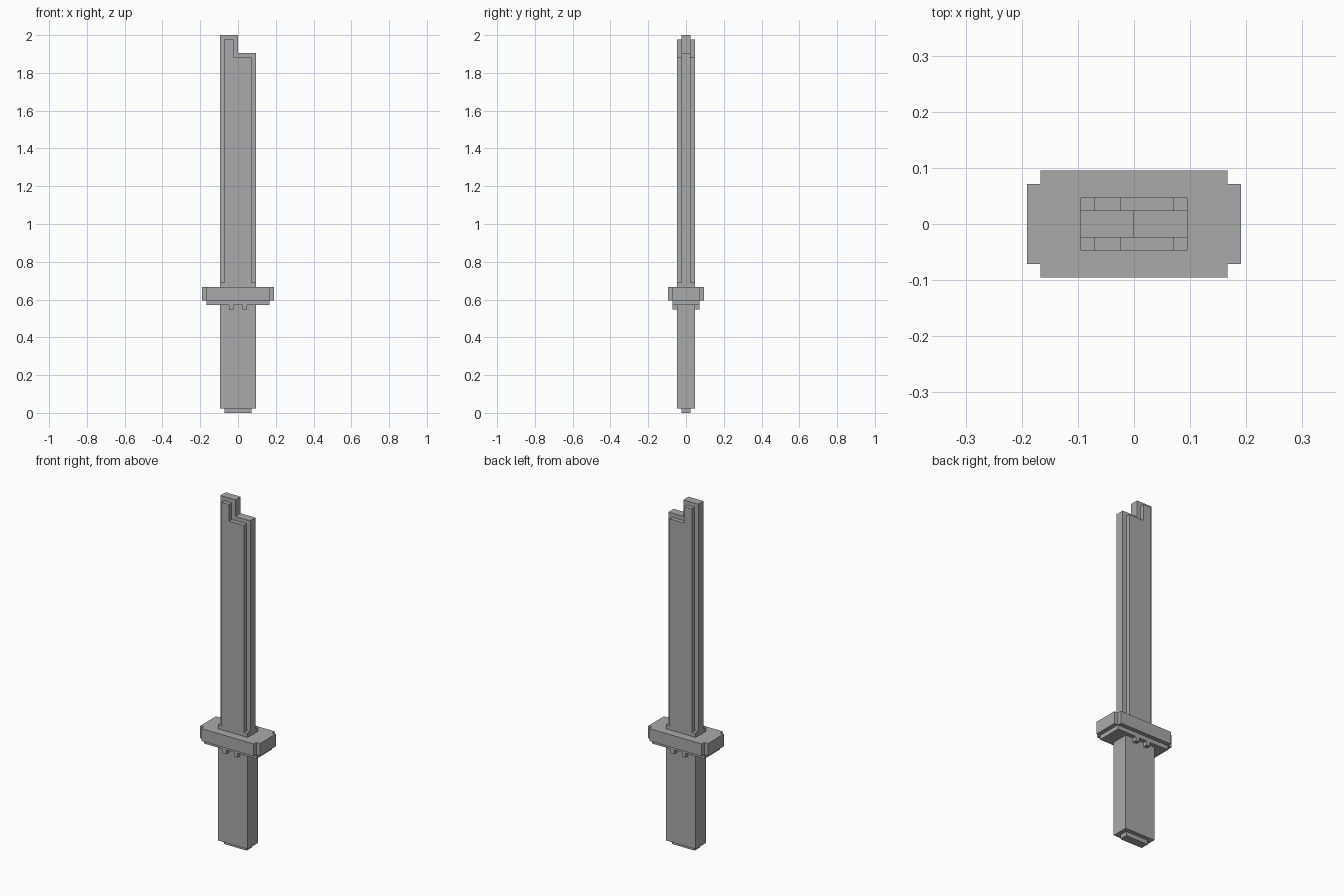
import bpy
import bmesh
from mathutils import Vector

U = 2 / 84  # one block unit; the sword is 84 units tall

cube = bpy.data.objects.get("Cube")
if cube:
    bpy.data.objects.remove(cube, do_unlink=True)

grey = bpy.data.materials.new("plain_grey")
grey.use_nodes = True
colour = (0.4, 0.4, 0.4, 1)
grey.diffuse_color = colour
grey.node_tree.nodes["Principled BSDF"].inputs["Base Color"].default_value = colour


def prism(name, outline, axis, low, high):
    """Extrude a flat outline (in units) along y or z, from low to high."""
    bm = bmesh.new()
    if axis == "z":
        points = [Vector((a, b, low)) for a, b in outline]
        push = Vector((0, 0, high - low))
    else:
        points = [Vector((a, low, b)) for a, b in outline]
        push = Vector((0, high - low, 0))
    face = bm.faces.new([bm.verts.new(p * U) for p in points])
    grown = bmesh.ops.extrude_face_region(bm, geom=[face], use_keep_orig=True)
    moved = [g for g in grown["geom"] if isinstance(g, bmesh.types.BMVert)]
    bmesh.ops.translate(bm, verts=moved, vec=push * U)
    bmesh.ops.recalc_face_normals(bm, faces=bm.faces)
    mesh = bpy.data.meshes.new(name)
    bm.to_mesh(mesh)
    bm.free()
    mesh.materials.append(grey)
    obj = bpy.data.objects.new(name, mesh)
    bpy.context.collection.objects.link(obj)
    return obj


def rect(x, y):
    return [(-x, -y), (x, -y), (x, y), (-x, y)]


def stepped(left, right, bottom, step, shoulder, tip):
    """Blade outline with a raised tip on its right-hand side."""
    return [(left, bottom), (right, bottom), (right, shoulder),
            (step, shoulder), (step, tip), (left, tip)]


# Handle
prism("pommel", rect(3, 1), "z", 0, 1)
prism("grip", rect(4, 2), "z", 1, 24)

# Guard with notched corners and a thinner plate beneath
prism("guard_plate", rect(7, 3), "z", 24, 25)
prism("guard", [(-8, -3), (-7, -3), (-7, -4), (7, -4), (7, -3), (8, -3),
                (8, 3), (7, 3), (7, 4), (-7, 4), (-7, 3), (-8, 3)], "z", 25, 28)

# Small teeth below the guard, two on each side of the grip
for side, y in (("front", -3), ("back", 2)):
    for hand, x in (("right", -2), ("left", 1)):
        tooth = [(x, y), (x + 1, y), (x + 1, y + 1), (x, y + 1)]
        prism(f"guard_tooth_{side}_{hand}", tooth, "z", 23, 24)

# Blade: collar, thin core, and a raised panel on each face
prism("blade_collar", rect(4, 2), "z", 28, 29)
prism("blade_core", stepped(-4, 4, 29, 0, 80, 84), "y", -1, 1)
for side, y in (("front", -2), ("back", 1)):
    prism(f"blade_panel_{side}", stepped(-3, 3, 29, -1, 79, 83), "y", y, y + 1)
